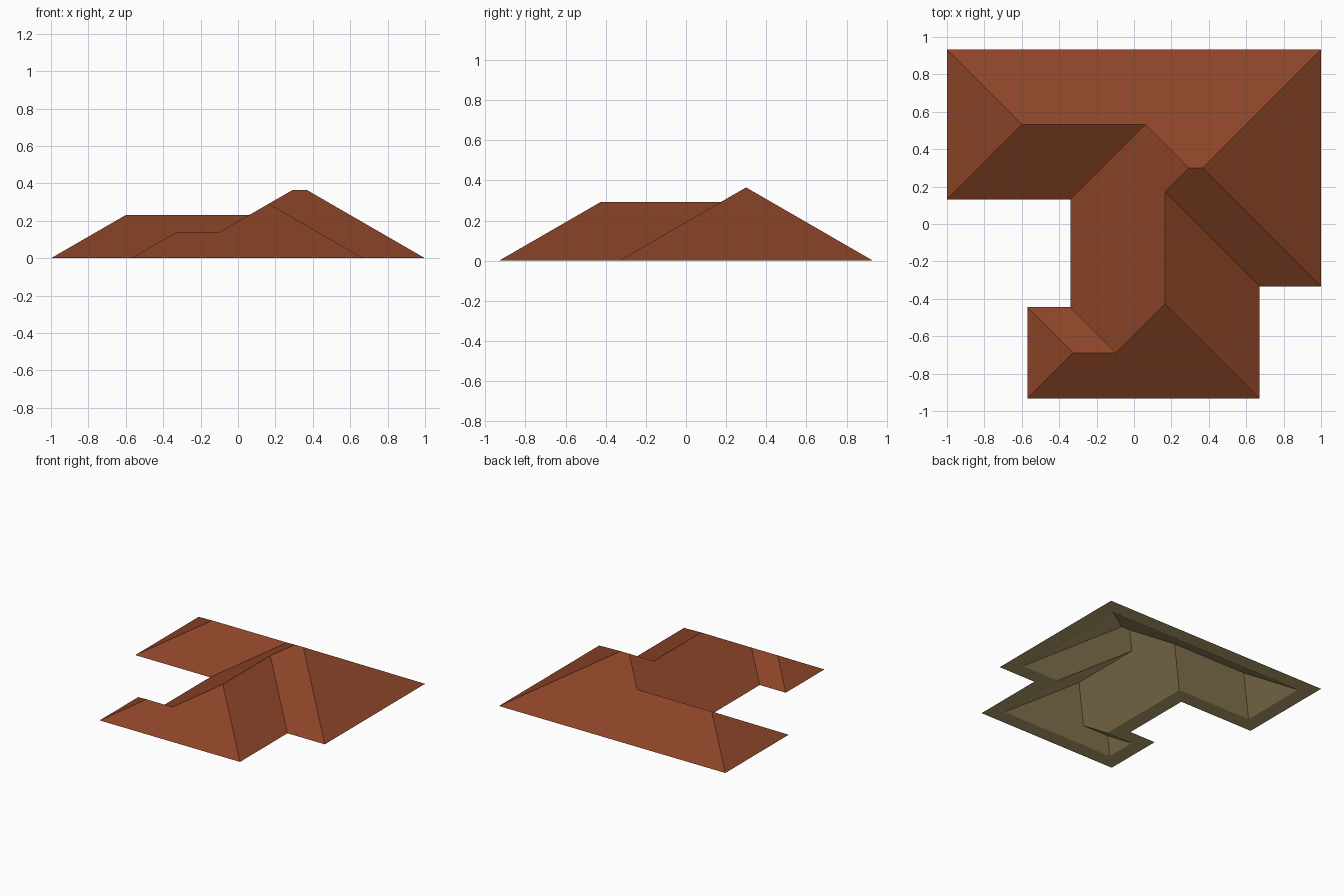
import bpy, bmesh, math
from mathutils import Vector

if "Cube" in bpy.data.objects:
    bpy.data.objects.remove(bpy.data.objects["Cube"])

PITCH = math.tan(math.radians(30))
SOFFIT = 0.12                       # width of the flat rim under the eaves

# Eave outline, clockwise seen from above
eave = [Vector(p) for p in [
    (-1, .932), (1, .932), (1, -.333), (.67, -.333), (.67, -.932),
    (-.57, -.932), (-.57, -.445), (-.34, -.445), (-.34, .132), (-1, .132)]]

# Ridge nodes: x, y, distance from the eaves
ridge = {
    'A': (-.60, .532, .40), 'B': (.06, .532, .40),
    'C': (.2925, .2995, .6325), 'D': (.3675, .2995, .6325),
    'E': (.165, .172, .505), 'F': (.165, -.427, .505),
    'G': (-.3265, -.6885, .2435), 'H': (-.0965, -.6885, .2435)}

# Ridge nodes closing the roof plane above each eave edge
planes = ['DCBA', 'D', 'ECD', 'FE', 'GHF', 'G', 'HG', 'BCEFH', 'AB', 'A']


def material(name, rgb):
    m = bpy.data.materials.new(name)
    m.diffuse_color = (*rgb, 1)
    m.use_nodes = True
    m.node_tree.nodes["Principled BSDF"].inputs["Base Color"].default_value = m.diffuse_color
    return m


def inset_corner(i, w):
    """Move an eave corner inward by w along both of its edges."""
    n = len(eave)
    d0 = (eave[i] - eave[i - 1]).normalized()
    d1 = (eave[(i + 1) % n] - eave[i]).normalized()
    return eave[i] + w * Vector((d0.y + d1.y, -d0.x - d1.x))


def add_shell(bm, inset, mat, upward):
    """Hip roof surface whose eaves are pulled in by inset; returns eave verts."""
    rim = [bm.verts.new((*inset_corner(i, inset), 0)) for i in range(len(eave))]
    top = {k: bm.verts.new((x, y, (d - inset) * PITCH)) for k, (x, y, d) in ridge.items()}
    for i, nodes in enumerate(planes):
        loop = [rim[i], rim[(i + 1) % len(rim)]] + [top[k] for k in nodes]
        f = bm.faces.new(loop[::-1] if upward else loop)
        f.material_index = mat
    return rim


bm = bmesh.new()
# Tiled outside and parallel underside
outer = add_shell(bm, 0, 0, True)
inner = add_shell(bm, SOFFIT, 1, False)
# Flat soffit joining the two
for i in range(len(outer)):
    j = (i + 1) % len(outer)
    f = bm.faces.new((outer[i], outer[j], inner[j], inner[i]))
    f.material_index = 1
bm.normal_update()

mesh = bpy.data.meshes.new("hip_roof")
bm.to_mesh(mesh)
bm.free()
mesh.materials.append(material("terracotta", (.26, .058, .021)))
mesh.materials.append(material("olive underside", (.47, .36, .156)))
roof = bpy.data.objects.new("hip_roof", mesh)
bpy.context.collection.objects.link(roof)
